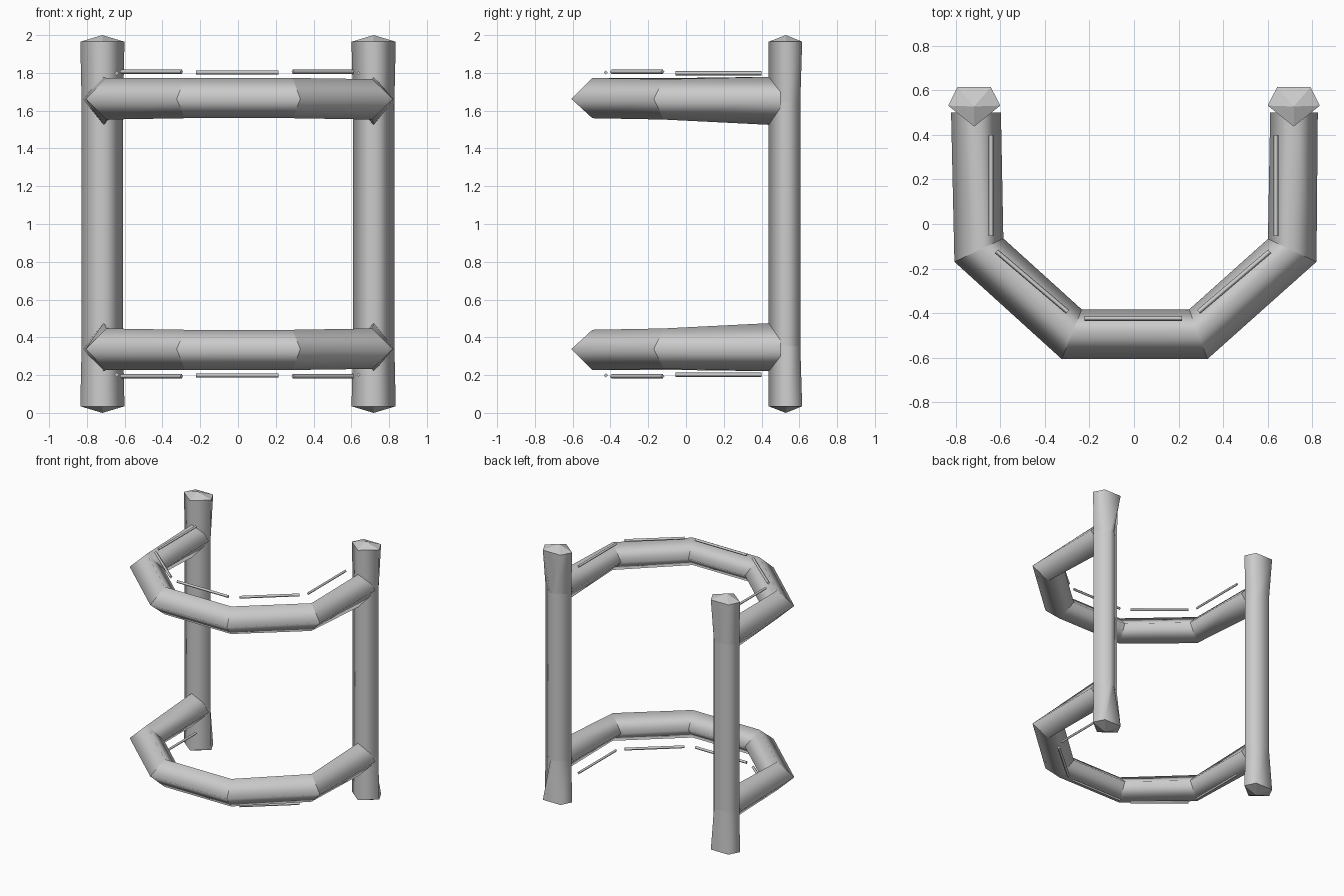
import bpy, bmesh
from mathutils import Vector

if "Cube" in bpy.data.objects:
    bpy.data.objects.remove(bpy.data.objects["Cube"])


def tube(name, rings, apexes=None):
    """Loft equal-sized rings; smooth around the section, sharp at ring joints."""
    bm = bmesh.new()
    vs = [[bm.verts.new(p) for p in r] for r in rings]
    n = len(rings[0])
    for a, b in zip(vs, vs[1:]):
        for i in range(n):
            j = (i + 1) % n
            bm.faces.new((a[i], a[j], b[j], b[i])).smooth = True
    for k, ring in enumerate((vs[0], vs[-1])):
        if apexes:
            tip = bm.verts.new(apexes[k])
            for i in range(n):
                bm.faces.new((ring[i], ring[(i + 1) % n], tip))
        else:
            bm.faces.new(ring)
    for ring in vs:
        for i in range(n):
            bm.edges.get((ring[i], ring[(i + 1) % n])).smooth = False
    bmesh.ops.recalc_face_normals(bm, faces=bm.faces)
    me = bpy.data.meshes.new(name)
    bm.to_mesh(me)
    bm.free()
    ob = bpy.data.objects.new(name, me)
    bpy.context.collection.objects.link(ob)
    return ob


# Upright posts: five-sided flared ends, slimmer middle, shallow pointed caps
def post(name, cx, mid_back):
    def ring(z, w, back, yb):
        return [(cx, 0.438, z), (cx + w, 0.532, z), (cx + back, yb, z),
                (cx - back, yb, z), (cx - w, 0.532, z)]
    rings = [ring(0.035, 0.117, 0.075, 0.615), ring(0.355, 0.110, mid_back, 0.605),
             ring(1.645, 0.110, mid_back, 0.605), ring(1.965, 0.117, 0.075, 0.615)]
    tube(name, rings, [(cx, 0.528, 0.0), (cx, 0.528, 2.0)])


post("left_post", -0.718, 0.055)
post("right_post", 0.718, 0.018)

# Bent rails: diamond section; station = outer xy, inner xy, top z, bottom z
stations = [
    ((-0.822, 0.50), (-0.598, 0.50), 1.780, 1.522),
    ((-0.807, -0.17), (-0.587, -0.065), 1.772, 1.553),
    ((-0.325, -0.607), (-0.235, -0.384), 1.773, 1.560),
    ((0.330, -0.607), (0.248, -0.384), 1.773, 1.560),
    ((0.820, -0.17), (0.602, -0.067), 1.767, 1.553),
    ((0.826, 0.50), (0.612, 0.50), 1.780, 1.522),
]

# Thin rods following the rails, as end points in plan and a height
rods = [
    ("left_side", (-0.642, 0.40), (-0.642, -0.055), 1.798),
    ("left_diagonal", (-0.618, -0.123), (-0.298, -0.395), 1.806),
    ("front", (-0.222, -0.424), (0.215, -0.424), 1.802),
    ("right_diagonal", (0.290, -0.395), (0.610, -0.123), 1.806),
    ("right_side", (0.638, 0.40), (0.638, -0.055), 1.798),
]


def rod(name, a, b, z, r=0.011):
    a, b = Vector((*a, z)), Vector((*b, z))
    up = Vector((0, 0, r))
    side = (b - a).cross(Vector((0, 0, 1))).normalized() * r
    tube(name, [[p + up, p + side, p - up, p - side] for p in (a, b)])


# Upper set, and lower set mirrored about mid-height
for level, fz in (("upper", lambda z: z), ("lower", lambda z: 2 - z)):
    rings = []
    for o, i, zt, zb in stations:
        mx, my = (o[0] + i[0]) / 2, (o[1] + i[1]) / 2
        rings.append([(*o, fz(1.662)), (mx, my, fz(zt)),
                      (*i, fz(1.662)), (mx, my, fz(zb))])
    tube(level + "_rail", rings)
    for part, a, b, z in rods:
        rod(f"{level}_{part}_rod", a, b, fz(z))
